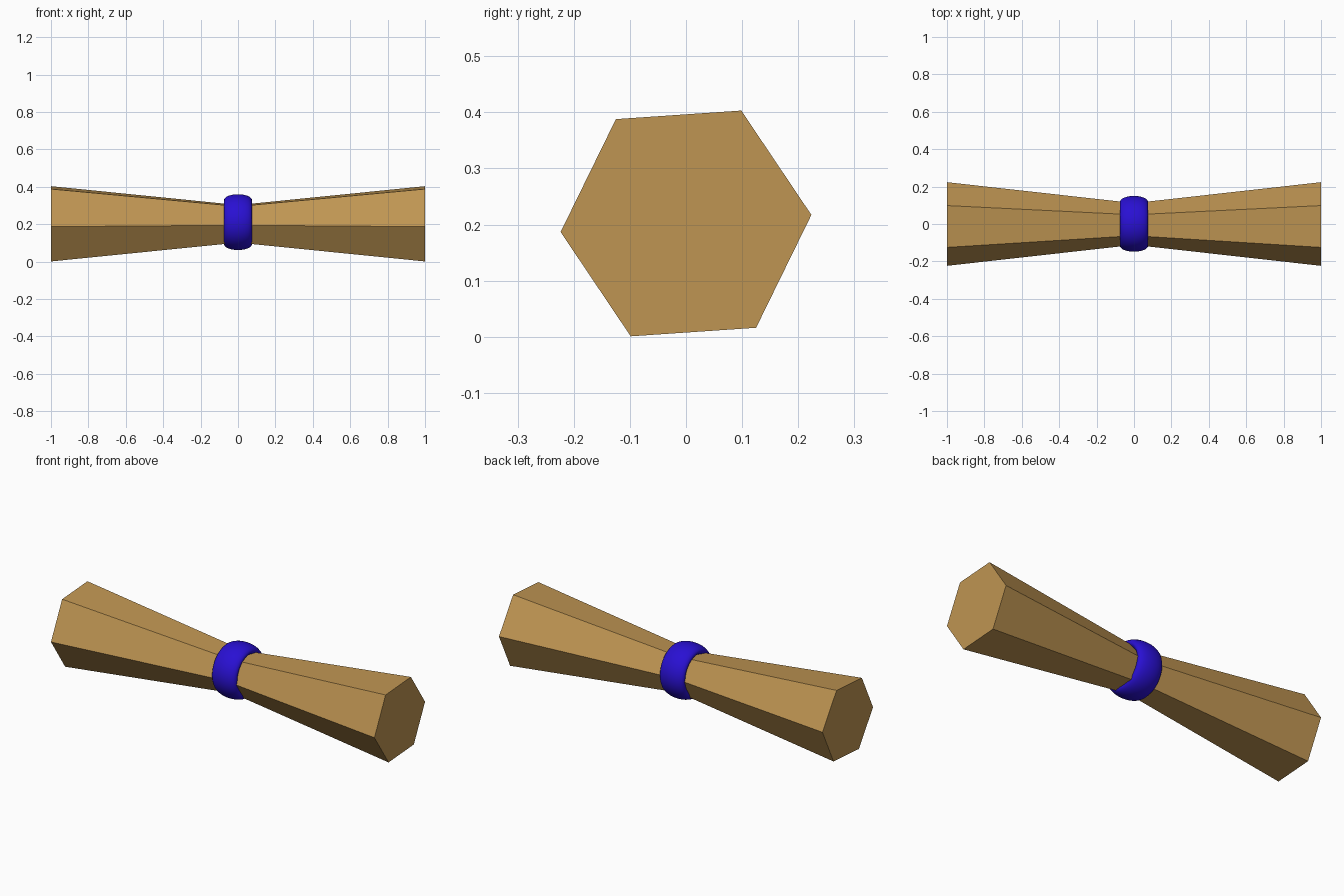
import bpy
import bmesh
from math import cos, sin, radians, tau

cube = bpy.data.objects.get("Cube")
if cube:
    bpy.data.objects.remove(cube, do_unlink=True)


def material(name, rgb):
    mat = bpy.data.materials.new(name)
    mat.use_nodes = True
    color = (*rgb, 1)
    mat.diffuse_color = color
    mat.node_tree.nodes["Principled BSDF"].inputs["Base Color"].default_value = color
    return mat


def loft(name, sections, sides, turn, center, mat, closed=False):
    """Join rings of (x, radius) around the x axis, capped or closed in a loop."""
    bm = bmesh.new()
    rings = []
    for x, r in sections:
        angles = [turn + tau * i / sides for i in range(sides)]
        rings.append([bm.verts.new((x, r * cos(a), r * sin(a))) for a in angles])
    pairs = list(zip(rings, rings[1:]))
    if closed:
        pairs.append((rings[-1], rings[0]))
    else:
        bm.faces.new(rings[0])
        bm.faces.new(rings[-1])
    for a, b in pairs:
        for i in range(sides):
            j = (i + 1) % sides
            bm.faces.new((a[i], a[j], b[j], b[i]))
    bmesh.ops.recalc_face_normals(bm, faces=bm.faces)
    mesh = bpy.data.meshes.new(name)
    bm.to_mesh(mesh)
    bm.free()
    mesh.materials.append(mat)
    obj = bpy.data.objects.new(name, mesh)
    obj.location = center
    bpy.context.collection.objects.link(obj)
    return obj


tan = material("tan", (0.52, 0.30, 0.085))
blue = material("deep blue", (0.022, 0.005, 0.65))

# Six-sided body, pinched at the middle
loft("pinched_body", [(-1, 0.224), (0, 0.112), (1, 0.224)], 6,
     radians(3.9), (0, 0, 0.202), tan)

# Smooth band with an oval cross-section around the waist
oval = [(0.075 * cos(tau * i / 24), 0.118 + 0.031 * sin(tau * i / 24)) for i in range(24)]
band = loft("waist_band", oval, 48, 0, (0, 0.001, 0.211), blue, closed=True)
band.data.shade_smooth()
